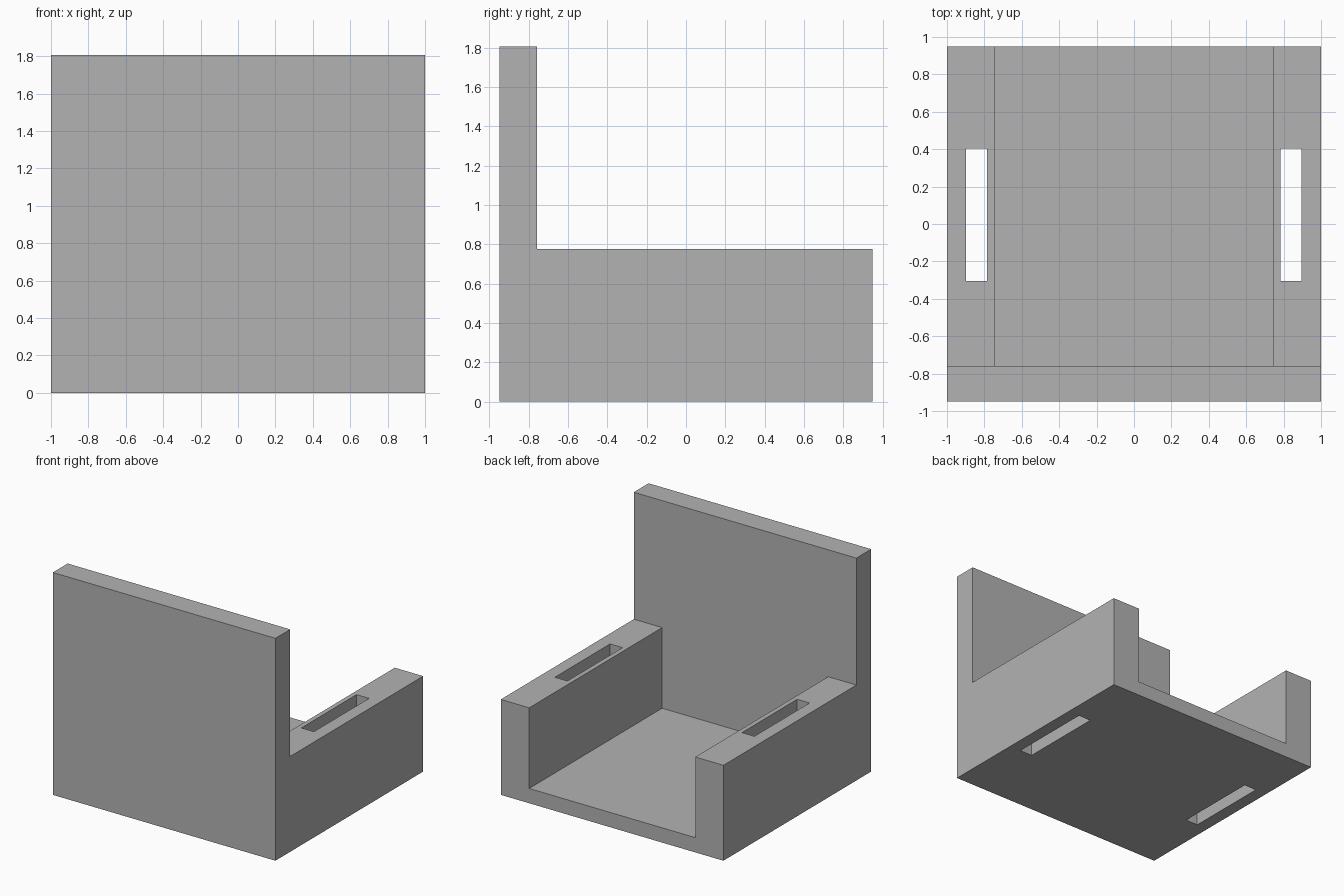
import bpy
import bmesh

cube = bpy.data.objects.get("Cube")
if cube:
    bpy.data.objects.remove(cube, do_unlink=True)

HALF_Y, HEIGHT = 0.948, 1.806
ARM_Z, PANEL_Y, FLOOR_Z = 0.775, -0.758, 0.12

grey = bpy.data.materials.new("plain grey")
grey.use_nodes = True
color = (0.45, 0.45, 0.45, 1)
grey.diffuse_color = color
grey.node_tree.nodes["Principled BSDF"].inputs["Base Color"].default_value = color


def prism(name, profile, x0, x1):
    """Extrude a (y, z) profile along x."""
    bm = bmesh.new()
    face = bm.faces.new([bm.verts.new((x0, y, z)) for y, z in profile])
    out = bmesh.ops.extrude_face_region(bm, geom=[face])
    moved = [v for v in out["geom"] if isinstance(v, bmesh.types.BMVert)]
    bmesh.ops.translate(bm, verts=moved, vec=(x1 - x0, 0, 0))
    bmesh.ops.recalc_face_normals(bm, faces=bm.faces)
    mesh = bpy.data.meshes.new(name)
    bm.to_mesh(mesh)
    bm.free()
    mesh.materials.append(grey)
    obj = bpy.data.objects.new(name, mesh)
    bpy.context.collection.objects.link(obj)
    return obj


def box(name, x0, x1, y0, y1, z0, z1):
    return prism(name, [(y0, z0), (y1, z0), (y1, z1), (y0, z1)], x0, x1)


# L-shaped body: tall front panel and lower block behind it
body = prism("holder_body", [
    (-HALF_Y, 0), (HALF_Y, 0), (HALF_Y, ARM_Z),
    (PANEL_Y, ARM_Z), (PANEL_Y, HEIGHT), (-HALF_Y, HEIGHT)], -1, 1)

# Open channel between the side walls, and a through slot in each wall
cutters = [
    box("channel_cutter", -0.747, 0.745, PANEL_Y, 1.2, FLOOR_Z, 1.0),
    box("right_slot_cutter", -0.897, -0.785, -0.305, 0.403, -0.2, 1.0),
    box("left_slot_cutter", 0.783, 0.896, -0.305, 0.403, -0.2, 1.0),
]
bpy.context.view_layer.objects.active = body
for cutter in cutters:
    cutter.hide_render = True
    mod = body.modifiers.new(cutter.name, "BOOLEAN")
    mod.operation = "DIFFERENCE"
    mod.solver = "EXACT"
    mod.object = cutter
    bpy.ops.object.modifier_apply(modifier=mod.name)
    bpy.data.objects.remove(cutter, do_unlink=True)
